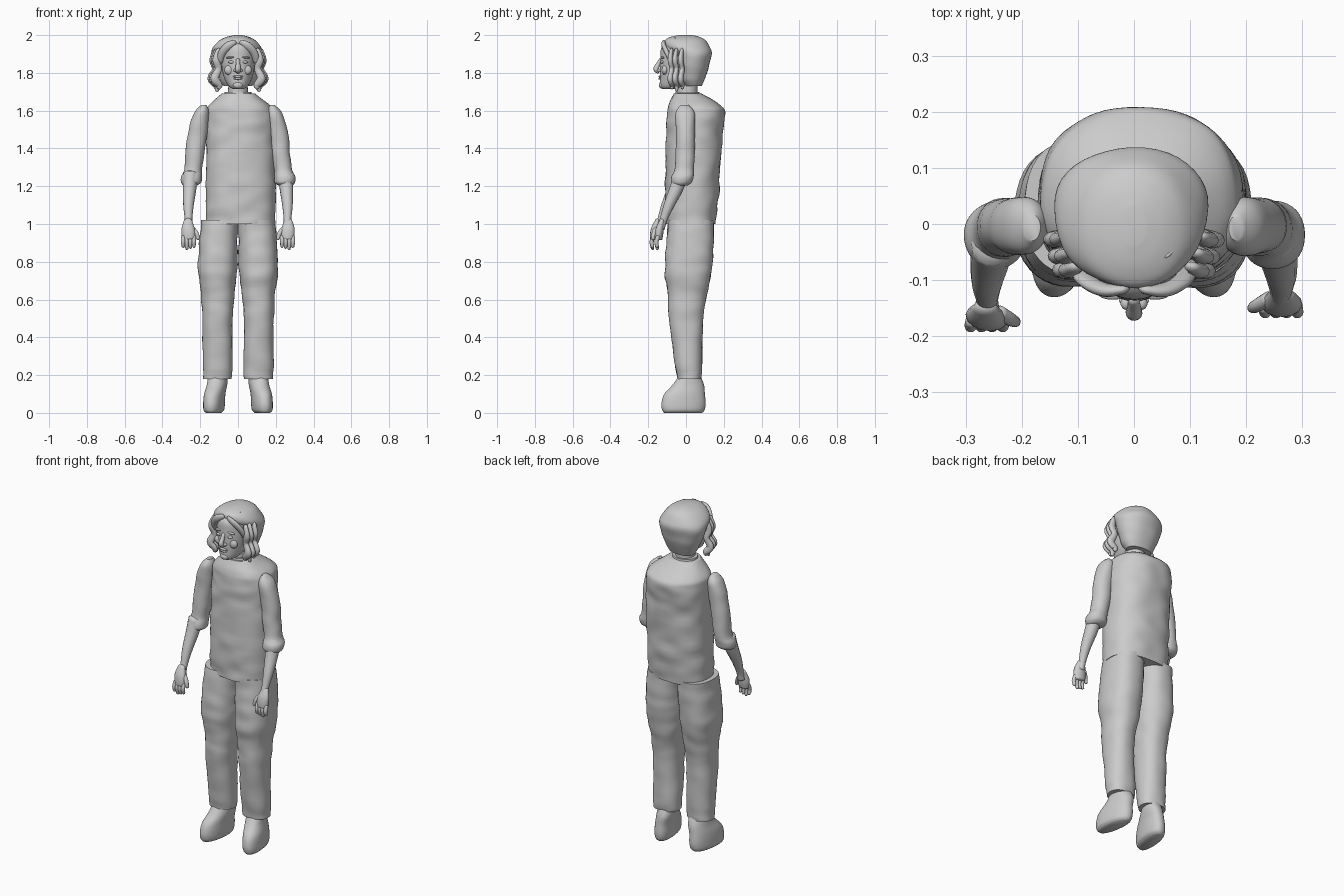
import bpy, bmesh, math
from mathutils import Vector, noise

if "Cube" in bpy.data.objects:
    bpy.data.objects.remove(bpy.data.objects["Cube"])

grey = bpy.data.materials.new("plain grey")
grey.use_nodes = True
grey.diffuse_color = (0.6, 0.6, 0.6, 1)
grey.node_tree.nodes["Principled BSDF"].inputs["Base Color"].default_value = grey.diffuse_color


def finish(name, bm, angle=50):
    bmesh.ops.recalc_face_normals(bm, faces=bm.faces)
    mesh = bpy.data.meshes.new(name)
    bm.to_mesh(mesh)
    bm.free()
    mesh.materials.append(grey)
    ob = bpy.data.objects.new(name, mesh)
    bpy.context.collection.objects.link(ob)
    bpy.ops.object.select_all(action="DESELECT")
    ob.select_set(True)
    bpy.context.view_layer.objects.active = ob
    bpy.ops.object.shade_smooth_by_angle(angle=math.radians(angle))
    return ob


def smooth(points, steps):
    """Catmull-Rom interpolation of tuples of any length."""
    pts = [points[0]] + list(points) + [points[-1]]
    out = []
    for a, b, c, d in zip(pts, pts[1:], pts[2:], pts[3:]):
        for i in range(steps):
            t = i / steps
            out.append([q + t * ((r - p) + t * ((2 * p - 5 * q + 4 * r - s)
                        + t * (3 * q - p - 3 * r + s))) / 2
                        for p, q, r, s in zip(a, b, c, d)])
    return out + [list(points[-1])]


def skin(name, loops, angle=50):
    bm = bmesh.new()
    rings = [[bm.verts.new(p) for p in loop] for loop in loops]
    n = len(rings[0])
    for lo, hi in zip(rings, rings[1:]):
        for i in range(n):
            j = (i + 1) % n
            bm.faces.new((lo[i], lo[j], hi[j], hi[i]))
    bm.faces.new(rings[0])
    bm.faces.new(rings[-1])
    return finish(name, bm, angle)


def loft(name, bounds, side=1, power=2.0, wrinkle=0, splay=0, shift=0, n=40, steps=5):
    """Horizontal sections given as (z, x min, x max, y min, y max)."""
    loops = []
    for z, x0, x1, y0, y1 in smooth(bounds, steps):
        loop = []
        for i in range(n):
            a = math.tau * i / n
            c, s = math.cos(a), math.sin(a)
            u = math.copysign(abs(c) ** (2 / power), c)
            v = math.copysign(abs(s) ** (2 / power), s)
            y = (y0 + y1) / 2 + v * (y1 - y0) / 2
            x = (x0 + x1) / 2 + u * (x1 - x0) / 2 - splay * y
            k = wrinkle * noise.noise(Vector((x * side * 9, y * 9, z * 16)))
            loop.append((side * (x + c * k), y + s * k + shift, z))
        loops.append(loop)
    return skin(name, loops)


def tube(name, path, side=1, shift=0, flat=1.0, n=14):
    """Rounded strand along points given as (x, y, z, radius)."""
    pts = smooth(path, 5)
    centres = [Vector((side * p[0], p[1] + shift, p[2])) for p in pts]
    loops = []
    for i, p in enumerate(pts):
        t = (centres[min(i + 1, len(pts) - 1)] - centres[max(i - 1, 0)]).normalized()
        u = t.cross(Vector((0.1, 1, 0.2))).normalized()
        v = t.cross(u)
        end = 0.4 if i in (0, len(pts) - 1) else 1
        loops.append([centres[i] + end * p[3] * (u * math.cos(math.tau * k / n)
                      + v * flat * math.sin(math.tau * k / n)) for k in range(n)])
    return skin(name, loops, 80)


def blob(name, centre, size, tilt=0):
    bm = bmesh.new()
    bmesh.ops.create_uvsphere(bm, u_segments=20, v_segments=12, radius=1)
    for v in bm.verts:
        x, z = v.co.x * size[0], v.co.z * size[2]
        v.co = (centre[0] + x, centre[1] + v.co.y * size[1], centre[2] + z + x * tilt)
    return finish(name, bm, 80)


# Loose shirt, with a rounded upper back and a collar
loft("shirt", [(1.0, -.17, .2, -.105, .16), (1.2, -.17, .2, -.11, .175),
               (1.45, -.17, .195, -.105, .19), (1.58, -.165, .19, -.1, .205),
               (1.63, -.15, .17, -.09, .18), (1.69, -.085, .09, -.065, .085)],
     power=2.4, wrinkle=.008, n=64, steps=9)
loft("collar", [(1.67, -.075, .075, -.06, .075), (1.7, -.07, .07, -.055, .07)])
loft("neck", [(1.62, -.055, .055, -.05, .06), (1.77, -.05, .05, -.05, .06)])

# Limbs
for side, word in ((-1, "right"), (1, "left")):
    back = -.025 if side < 0 else 0
    loft(word + "_trouser_leg",
         [(.18, .035, .185, -.045, .08), (.24, .03, .187, -.055, .085),
          (.5, .03, .19, -.09, .092), (.62, .02, .195, -.095, .11),
          (.75, .006, .212, -.112, .135), (.88, .002, .208, -.105, .145),
          (1.02, .0, .195, -.095, .15)],
         side, 2.3, .006, steps=7)
    loft(word + "_shoe",
         [(0, .09, .165, -.115, .085), (.015, .075, .178, -.126, .098),
          (.05, .07, .18, -.13, .104), (.1, .068, .176, -.115, .1),
          (.15, .06, .165, -.07, .095), (.2, .06, .16, -.035, .075)],
         side, 2.2, splay=.13)
    loft(word + "_sleeve",
         [(1.63, .168, .195, -.03, .015), (1.59, .155, .232, -.055, .045),
          (1.5, .16, .262, -.052, .045), (1.38, .175, .276, -.055, .046),
          (1.29, .19, .285, -.06, .044), (1.25, .192, .304, -.077, .04),
          (1.22, .195, .302, -.078, .03), (1.205, .215, .29, -.065, .01)],
         side, 2.1, .005)
    tube(word + "_forearm", [(.25, -.02, 1.28, .04), (.256, -.05, 1.19, .036),
                             (.262, -.09, 1.1, .028), (.262, -.12, 1.02, .02),
                             (.262, -.135, .97, .022)], side, back * .5)
    tube(word + "_palm", [(.264, -.12, 1.03, .018), (.265, -.137, .98, .034),
                          (.262, -.143, .945, .037), (.26, -.146, .915, .032)],
         side, back, .6)
    for k in range(4):
        x = .232 + k * .019
        tube(f"{word}_finger_{k + 1}", [(x, -.145, .94, .011), (x + .002, -.157, .905, .011),
                                        (x, -.15, .875 - .006 * (k % 3), .008)], side, back)
    tube(word + "_thumb", [(.245, -.13, .98, .013), (.22, -.145, .95, .012),
                           (.21, -.15, .915, .009)], side, back)

# Face
loft("face", [(1.715, -.028, .03, -.125, -.05), (1.73, -.05, .052, -.137, .0),
              (1.77, -.072, .074, -.138, .05), (1.82, -.084, .086, -.138, .07),
              (1.88, -.09, .092, -.136, .08), (1.94, -.085, .087, -.128, .08),
              (1.975, -.05, .05, -.08, .06)])
tube("nose", [(0, -.13, 1.875, .01), (0, -.147, 1.845, .012), (0, -.158, 1.82, .015),
              (0, -.14, 1.805, .012)])
for z, w in ((1.781, .027), (1.77, .023)):
    blob("lip", (0, -.137, z), (w, .009, .0065))
blob("chin", (0, -.128, 1.735), (.026, .016, .018))
for side in (-1, 1):
    blob("nostril", (side * .014, -.141, 1.813), (.01, .012, .009))
    blob("eye", (side * .035, -.125, 1.857), (.017, .01, .008))
    blob("brow", (side * .038, -.124, 1.882), (.026, .011, .006), -side * .1)
    blob("cheek", (side * .045, -.112, 1.815), (.028, .017, .026))

# Hair, from the nape up over the crown, with a fringe and wavy side locks
loft("hair_cap", [(1.73, -.075, .075, -.01, .085), (1.77, -.1, .1, -.035, .1),
                  (1.83, -.122, .12, -.05, .122), (1.89, -.142, .132, -.07, .134),
                  (1.93, -.138, .126, -.105, .13), (1.97, -.103, .096, -.115, .105),
                  (1.99, -.065, .06, -.085, .07), (2.0, -.02, .02, -.04, .03)],
     power=2.1, wrinkle=.006)
for side in (-1, 1):
    tube("fringe", [(.01, -.115, 1.965, .012), (.05, -.118, 1.945, .02),
                    (.085, -.1, 1.905, .02), (.1, -.075, 1.85, .016)], side, flat=.6)
    for k, (y, low) in enumerate(((-.075, 1.715), (-.05, 1.7), (-.02, 1.715))):
        x = .1 + .008 * k
        tube("side_lock", [(x, y, 1.93, .012), (x + .015, y - .008, 1.87, .02),
                           (x + .004, y, 1.82, .018), (x + .024, y - .008, 1.77, .022),
                           (x, y, 1.735, .018), (x + .006, y, low, .008)], side, flat=.7)
for x in (-.07, -.02, .04, .085):
    tube("crown_strand", [(x * .4 + .02, -.06, 1.985, .006), (x, -.02, 1.983 - x * x * 3, .008),
                          (x * 1.3, .06, 1.955 - x * x * 4, .008)], flat=.6)
